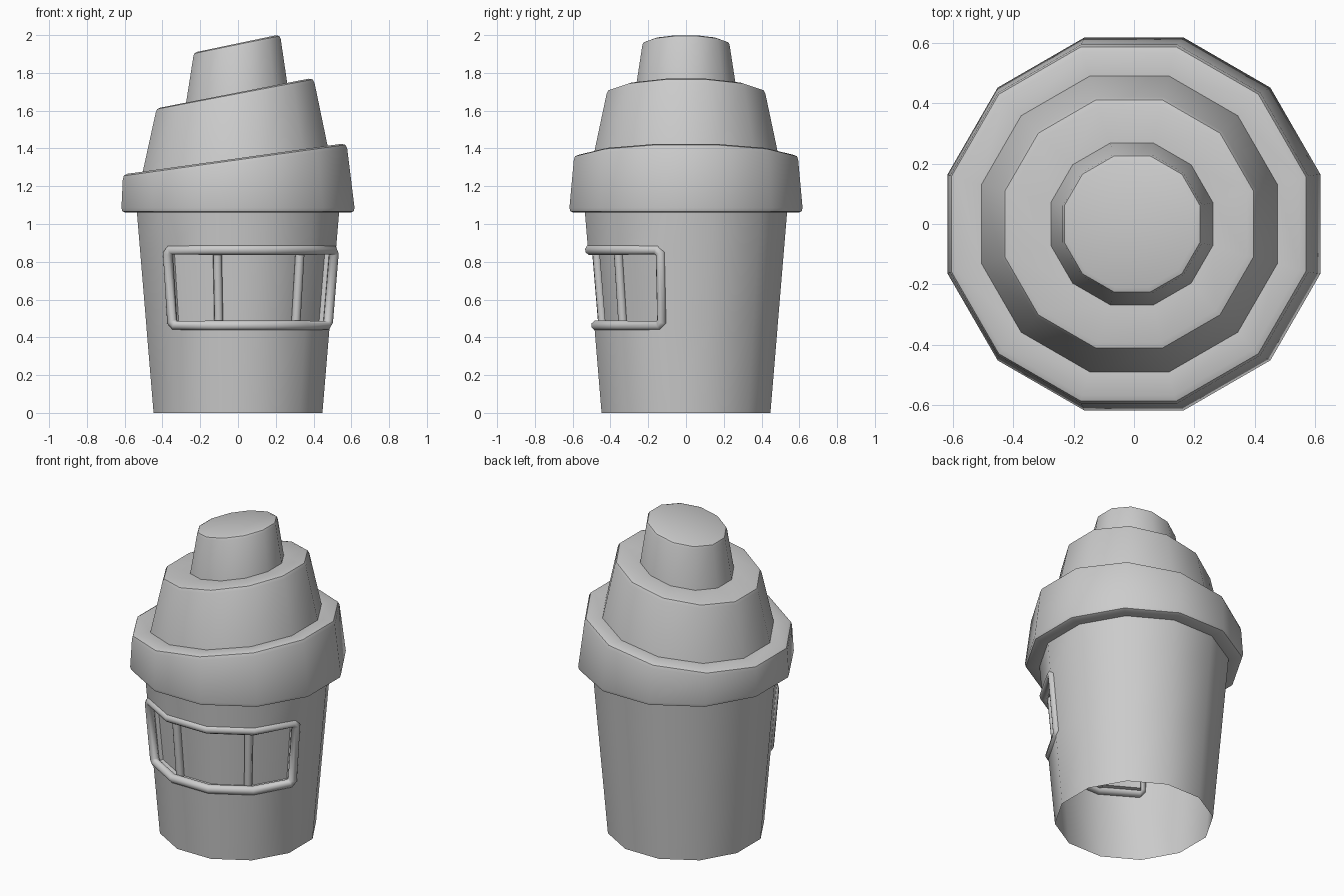
import bpy, bmesh, math
from mathutils import Vector

if "Cube" in bpy.data.objects:
    bpy.data.objects.remove(bpy.data.objects["Cube"])

N = 12
C15 = math.cos(math.radians(15))


def ang(i):
    return math.radians(15 + 30 * i)


def wall(z):
    # corner radius of the tapered cup wall at height z
    return (0.447 + 0.083 * z) / C15


def polar(r, a, z):
    return Vector((r * math.cos(a), r * math.sin(a), z))


def finish(name, bm):
    bmesh.ops.recalc_face_normals(bm, faces=bm.faces)
    me = bpy.data.meshes.new(name)
    bm.to_mesh(me)
    bm.free()
    ob = bpy.data.objects.new(name, me)
    bpy.context.collection.objects.link(ob)
    bpy.ops.object.select_all(action='DESELECT')
    ob.select_set(True)
    bpy.context.view_layer.objects.active = ob
    bpy.ops.object.shade_smooth_by_angle(angle=math.radians(38))
    return ob


def loft(bm, profile, skip=lambda band, i: False):
    # 12-sided rings: (centre x, apothem, centre z, tilt slope)
    rings = []
    for xc, a, z, s in profile:
        ring = []
        for i in range(N):
            p = polar(a / C15, ang(i), z)
            ring.append(bm.verts.new((p.x + xc, p.y, z + s * p.x)))
        rings.append(ring)
    for b in range(len(rings) - 1):
        for i in range(N):
            if not skip(b, i):
                j = (i + 1) % N
                bm.faces.new((rings[b][i], rings[b][j], rings[b + 1][j], rings[b + 1][i]))
    return rings


def tube(name, pts, radius, cyclic):
    cu = bpy.data.curves.new(name, 'CURVE')
    cu.dimensions = '3D'
    cu.bevel_depth = radius
    cu.bevel_resolution = 2
    cu.use_fill_caps = True
    sp = cu.splines.new('POLY')
    sp.points.add(len(pts) - 1)
    for q, p in zip(sp.points, pts):
        q.co = (*p, 1)
    sp.use_cyclic_u = cyclic
    ob = bpy.data.objects.new(name, cu)
    bpy.context.collection.objects.link(ob)
    return ob


# Cup with a recessed four-facet window
Z0, Z1 = 0.463, 0.863
W0, W1 = 7, 11
bm = bmesh.new()
rings = loft(bm, [(0, wall(z) * C15, z, 0) for z in (0, Z0, Z1, 1.065)],
             lambda b, i: b == 1 and W0 <= i < W1)
inner = [[bm.verts.new(polar(wall(z) - 0.06, ang(i), z)) for i in range(W0, W1 + 1)]
         for z in (Z0 + 0.01, Z1 - 0.01)]
for k in range(W1 - W0):
    lo, hi = inner
    bm.faces.new((lo[k], lo[k + 1], hi[k + 1], hi[k]))
    for row, out in zip(inner, rings[1:3]):
        bm.faces.new((row[k], row[k + 1], out[W0 + k + 1], out[W0 + k]))
for k in (0, -1):
    i = W0 if k == 0 else W1
    bm.faces.new((inner[0][k], inner[1][k], rings[2][i], rings[1][i]))
finish("cup", bm)

# Tilted swirl topping in three tiers
bm = bmesh.new()
rings = loft(bm, [
    (0, 0.535, 1.06, 0), (0, 0.597, 1.06, 0), (0, 0.612, 1.067, 0), (0, 0.617, 1.085, 0),
    (-0.016, 0.594, 1.318, 0.14), (-0.018, 0.587, 1.337, 0.14), (-0.02, 0.568, 1.345, 0.14),
    (-0.015, 0.49, 1.342, 0.14),
    (-0.015, 0.42, 1.67, 0.185), (-0.016, 0.411, 1.687, 0.19), (-0.017, 0.392, 1.693, 0.195),
    (-0.007, 0.268, 1.692, 0.19),
    (-0.005, 0.231, 1.935, 0.20), (-0.006, 0.225, 1.949, 0.205), (-0.008, 0.21, 1.955, 0.21)])
bm.faces.new(rings[-1])
finish("swirl_topping", bm)

# Window frame wrapping the cup, with clipped corners
path = []
for z, order in ((Z0, range(W0, W1 + 1)), (Z1, range(W1, W0 - 1, -1))):
    row = [polar(wall(z) - 0.01, ang(i), z) for i in order]
    dz = 0.02 if z == Z0 else -0.02
    start = row[0].lerp(row[1], 0.07)
    end = row[-1].lerp(row[-2], 0.07)
    first = polar(wall(z + dz) - 0.01, ang(order[0]), z + dz)
    last = polar(wall(z + dz) - 0.01, ang(order[-1]), z + dz)
    path += [first, start] + row[1:-1] + [end, last]
tube("window_frame", path, 0.027, True)

# Two upright window bars
for name, deg in (("left_bar", -103), ("right_bar", -47.5)):
    a = math.radians(deg)
    tube(name, [polar(wall(z) - 0.05, a, z) for z in (Z0, Z1)], 0.024, False)
